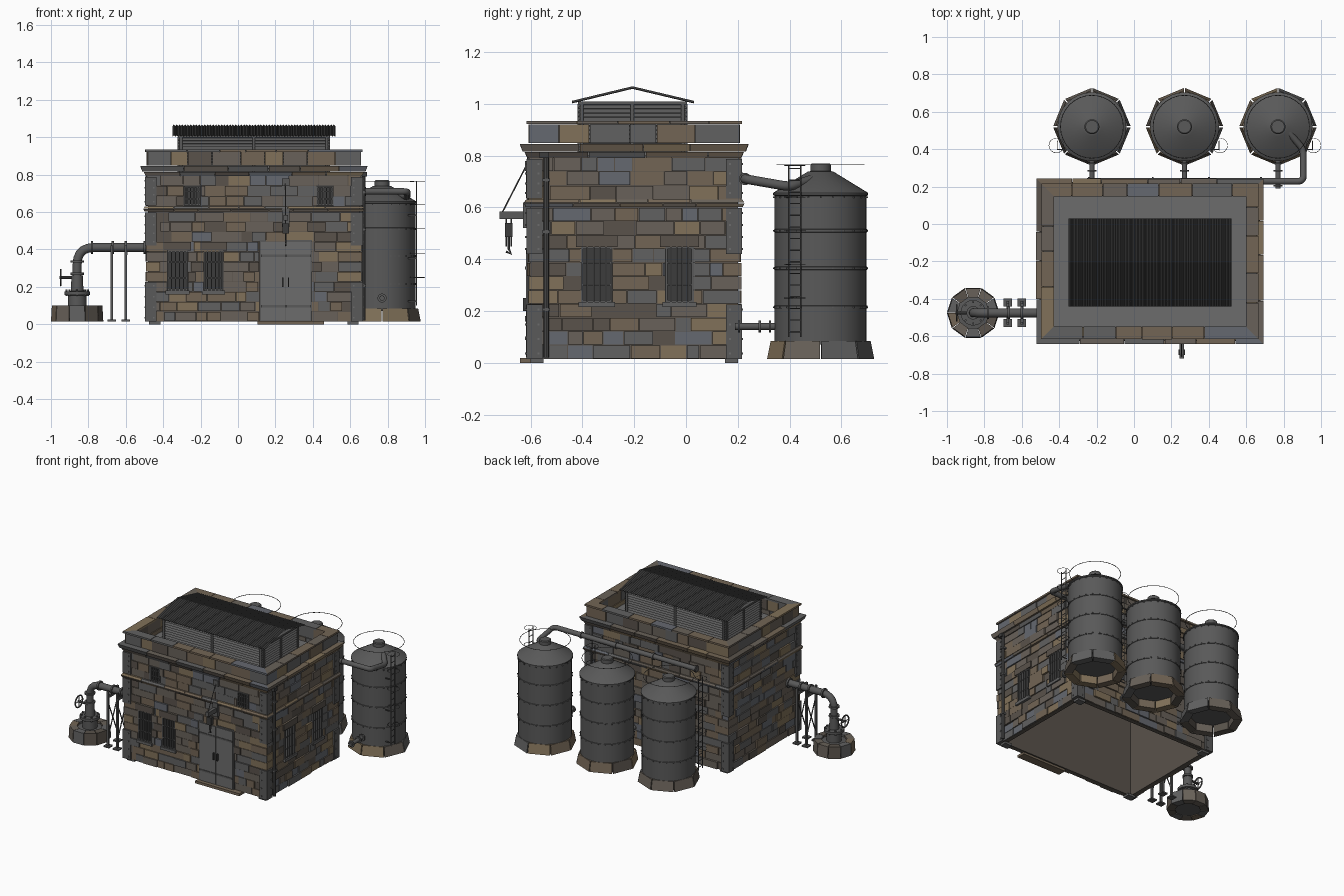
import bpy, bmesh, math, random
from mathutils import Vector as V

if "Cube" in bpy.data.objects:
    bpy.data.objects.remove(bpy.data.objects["Cube"])

R = random.Random(7)
def mat(name, c):
    m = bpy.data.materials.new(name)
    m.diffuse_color = (*c, 1)
    m.use_nodes = True
    m.node_tree.nodes["Principled BSDF"].inputs["Base Color"].default_value = m.diffuse_color
    return m
STONE = [mat("stone_%d" % i, c) for i, c in enumerate([
    (.17, .13, .09), (.14, .12, .10), (.12, .12, .12), (.13, .14, .16), (.22, .165, .10), (.10, .085, .07)])]
METAL = [mat("metal", (.10, .10, .10)), mat("dark_metal", (.045, .045, .045)), mat("pale_metal", (.15, .15, .15))]

def finish(name, bm, mats=METAL, smooth=False):
    bmesh.ops.recalc_face_normals(bm, faces=bm.faces)
    if smooth:
        for f in bm.faces: f.smooth = True
        for e in bm.edges: e.smooth = len(e.link_faces) == 2 and e.calc_face_angle(0) < .6
    me = bpy.data.meshes.new(name)
    bm.to_mesh(me); bm.free()
    for m in mats: me.materials.append(m)
    ob = bpy.data.objects.new(name, me)
    bpy.context.collection.objects.link(ob)
    return ob

def hexa(bm, p, m=0):
    v = [bm.verts.new(q) for q in p]
    for f in ((3, 2, 1, 0), (4, 5, 6, 7), (0, 1, 5, 4), (1, 2, 6, 5), (2, 3, 7, 6), (3, 0, 4, 7)):
        bm.faces.new([v[i] for i in f]).material_index = m

def box(bm, x0, x1, y0, y1, z0, z1, m=0):
    hexa(bm, [(x, y, z) for z in (z0, z1) for x, y in ((x0, y0), (x1, y0), (x1, y1), (x0, y1))], m)

# four wall frames (origin, along, outward, half length): front, right, back, left
def frames(cx, cy, hx, hy):
    out = []
    for nx, ny in ((0, -1), (1, 0), (0, 1), (-1, 0)):
        out.append((V((cx + nx * hx, cy + ny * hy, 0)), V((-ny, nx, 0)), V((nx, ny, 0)), hx if nx == 0 else hy))
    return out

def block(bm, fr, u0, u1, z0, z1, di, db, dt=None, m=0):
    """Block on a wall; mitred where it reaches the wall's end."""
    o, a, n, half = fr
    dt = db if dt is None else dt
    def P(u, d, z):
        if abs(abs(u) - half) < 1e-5: u = math.copysign(half + d, u)
        return o + a * u + n * d + V((0, 0, z))
    hexa(bm, [P(u0, di, z0), P(u1, di, z0), P(u1, db, z0), P(u0, db, z0),
              P(u0, di, z1), P(u1, di, z1), P(u1, dt, z1), P(u0, dt, z1)], m)

def course(bm, fr, z0, z1, lo, hi, di, db, dt, jit=.012, holes=()):
    half, u = fr[3], -fr[3]
    while u < half - 1e-6:
        e = u + R.uniform(lo, hi)
        if half - e < lo * .7: e = half
        segs = [(u, e)]
        for h0, h1, hz0, hz1 in holes:
            if min(z1, hz1) - max(z0, hz0) > .4 * (z1 - z0):
                segs = [s for a, b in segs for s in ((a, min(b, h0)), (max(a, h1), b)) if s[1] - s[0] > .006]
        for a, b in segs:
            j = R.uniform(0, jit)
            block(bm, fr, a if a == -half else a + .0015, b if b == half else b - .0015,
                  z0 + .0015, z1 - .0015, di, db + j, dt + j, R.choice((0, 0, 1, 1, 2, 2, 3, 4, 5)))
        u = e

def sweep(bm, pts, r, n=12, bend=0, closed=False, m=0):
    """Round tube along a path, corners optionally bent."""
    pts = [V(p) for p in pts]
    if bend:
        q = [pts[0]]
        for a, b, c in zip(pts, pts[1:], pts[2:]):
            s, e = b + (a - b).normalized() * bend, b + (c - b).normalized() * bend
            q += [s * (1 - t) ** 2 + b * 2 * t * (1 - t) + e * t * t for t in (0, .2, .4, .6, .8, 1)]
        pts = q + [pts[-1]]
    N, rings, side = len(pts), [], None
    for i, p in enumerate(pts):
        nx = pts[(i + 1) % N] if closed or i < N - 1 else p
        pv = pts[i - 1] if closed or i else p
        t = (nx - pv).normalized()
        side = side or t.orthogonal()
        side = (side - t * side.dot(t)).normalized()
        w = t.cross(side)
        rings.append([bm.verts.new(p + (side * math.cos(k * math.tau / n) + w * math.sin(k * math.tau / n)) * r) for k in range(n)])
    for i in range(N if closed else N - 1):
        A, B = rings[i], rings[(i + 1) % N]
        for k in range(n):
            bm.faces.new((A[k], A[(k + 1) % n], B[(k + 1) % n], B[k])).material_index = m
    if not closed:
        bm.faces.new(rings[0][::-1]).material_index = m
        bm.faces.new(rings[-1]).material_index = m

def circle(c, r, n=24, axis='z'):
    pts = [(r * math.cos(k * math.tau / n), r * math.sin(k * math.tau / n)) for k in range(n)]
    return [V(c) + (V((a, b, 0)) if axis == 'z' else V((0, a, b))) for a, b in pts]

def lathe(bm, c, prof, n=28):
    rings = [[bm.verts.new(p + V((0, 0, z))) for p in circle(c, r, n)] for r, z in prof]
    for A, B in zip(rings, rings[1:]):
        for k in range(n): bm.faces.new((A[k], A[(k + 1) % n], B[(k + 1) % n], B[k]))
    bm.faces.new(rings[0][::-1]); bm.faces.new(rings[-1])

def stone_ring(name, c, n, ri, rb, rt, z0, z1):
    bm = bmesh.new()
    for k in range(n):
        a, b = (k + .02) * math.tau / n, (k + .98) * math.tau / n
        P = lambda r, t, z: (c[0] + r * math.cos(t), c[1] + r * math.sin(t), z)
        hexa(bm, [P(ri, a, z0), P(rb, a, z0), P(rb, b, z0), P(ri, b, z0),
                  P(ri, a, z1), P(rt, a, z1), P(rt, b, z1), P(ri, b, z1)], R.choice((0, 1, 2, 4, 5)))
    finish(name, bm, STONE)

CX, CY = .085, -.2
W = frames(CX, CY, .565, .40)
# openings per wall: u0, u1, z0, z1
big = {0: [(-.462, -.355, .18, .395), (-.268, -.165, .18, .395)], 1: [(-.205, -.085, .235, .447), (.12, .23, .235, .447)]}
small = [(-.375, -.285, .635, .74), (.335, .425, .635, .74)]
door = (.03, .31, .015, .445)
holes = {0: big[0] + small + [door], 1: big[1], 2: [], 3: []}

# walls of coursed stone on a hollow backing
bm, back = bmesh.new(), bmesh.new()
for i, fr in enumerate(W):
    h = fr[3]
    block(back, fr, -h, h, .015, .80, -.03, 0, m=5)
    for k in range(11):
        course(bm, fr, .015 + k * .0532, .015 + (k + 1) * .0532, .05, .16, -.005, .003, .003, holes=holes[i])
    for k in range(3):
        course(bm, fr, .63 + k * .055, .63 + (k + 1) * .055, .06, .16, -.005, .003, .003, holes=holes[i])
finish("wall_stones", bm, STONE); finish("wall_backing", back, STONE)

# string course, cornice, parapet and coping
bm = bmesh.new()
for fr in W:
    course(bm, fr, .60, .617, .12, .22, -.005, .018, .024, .002)
    course(bm, fr, .617, .632, .12, .22, -.005, .024, .016, .002)
    course(bm, fr, .79, .815, .15, .25, -.05, .012, .022, .002)
    course(bm, fr, .815, .847, .15, .25, -.05, .030, .041, .002)
    course(bm, fr, .847, .922, .08, .16, -.048, .002, .002, .008)
    course(bm, fr, .920, .936, .12, .22, -.052, .015, .015, .002)
finish("cornice_and_parapet", bm, STONE)

# flat roof with louvred monitor
bm = bmesh.new()
box(bm, CX - .55, CX + .55, CY - .385, CY + .385, .79, .815, 2)
box(bm, CX - .39, CX + .39, -.405, -.01, .81, 1.0)
for fr in frames(CX, -.207, .40, .205):
    h = fr[3]
    for k in range(11):
        block(bm, fr, -h, h, .817 + k * .0165, .831 + k * .0165, -.012, .007, -.006)
    block(bm, fr, -h, h, .998, 1.01, -.02, .006)
    for u in (-h + .01, 0, h - .01):
        block(bm, fr, u - .007, u + .007, .815, 1.0, -.01, .008)
finish("roof_monitor", bm)

# corrugated gable sheet
bm = bmesh.new()
N, prev = 116, None
for i in range(N + 1):
    x, dz = -.35 + .87 * i / N, (-.004, .004)[i % 2]
    cur = [bm.verts.new((x, y, z + dz)) for y, z in ((-.44, 1.008), (-.207, 1.064), (.03, 1.008))]
    if prev:
        for a in (0, 1): bm.faces.new((prev[a], cur[a], cur[a + 1], prev[a + 1])).material_index = 1
    prev = cur
roof = finish("corrugated_roof", bm)
roof.modifiers.new("thickness", 'SOLIDIFY').thickness = .002

# barred windows with lintel and sill
bm, lin = bmesh.new(), bmesh.new()
for i, lst in ((0, big[0] + small), (1, big[1])):
    for w in lst:
        u0, u1, z0, z1 = w
        fr, t = W[i], .008
        block(bm, fr, u0 - .004, u1 + .004, z0 - .01, z1 + .01, 0, .003, m=1)
        for a, b, c, d in ((u0, u0 + t, z0, z1), (u1 - t, u1, z0, z1), (u0, u1, z0, z0 + t), (u0, u1, z1 - t, z1),
                           (u0, u1, z0 + .3 * (z1 - z0), z0 + .3 * (z1 - z0) + .005), (u0, u1, z0 + .7 * (z1 - z0), z0 + .7 * (z1 - z0) + .005)):
            block(bm, fr, a, b, c, d, 0, .012)
        for k in range(1, 5):
            u = u0 + (u1 - u0) * k / 5
            block(bm, fr, u - .003, u + .003, z0, z1, .003, .018)
        if w not in small:
            block(lin, fr, u0 - .02, u1 + .02, z1, z1 + .045, 0, .018, m=5)
            block(lin, fr, u0 - .01, u1 + .01, z0 - .02, z0, 0, .022, m=2)
finish("barred_windows", bm); finish("lintels_and_sills", lin, STONE)

# double door, with hinges, handle and threshold
bm, F = bmesh.new(), W[0]
block(bm, F, .03, .31, .015, .45, 0, .012)
for a, b in ((.038, .168), (.172, .302)):
    block(bm, F, a, b, .02, .44, .01, .018, m=2)
    for z in (.09, .36):
        block(bm, F, a, b, z, z + .012, .01, .022)
for u in (.155, .185): block(bm, F, u - .004, u + .004, .2, .25, .015, .03, m=1)
finish("double_door", bm)
bm = bmesh.new()
block(bm, F, .02, .375, 0, .018, -.02, .042, m=0)
for sx in (-1, 1):
    for sy in (-1, 1):
        x, y = CX + sx * .53, CY + sy * .375
        box(bm, x - .03, x + .03, y - .025, y + .025, 0, .016, 2)
finish("threshold_and_footings", bm, STONE)

# riveted corner plates
bm = bmesh.new()
for fr in W:
    h = fr[3]
    for z0, z1 in ((.015, .225), (.42, .598), (.635, .788)):
        for s in (-1, 1):
            u0, u1 = sorted((s * h, s * (h - .045)))
            block(bm, fr, u0, u1, z0, z1, 0, .017)
            for k in range(4):
                z, u = z0 + .02 + k * (z1 - z0 - .04) / 3, s * (h - .03)
                block(bm, fr, u - .004, u + .004, z - .004, z + .004, .01, .021, m=2)
finish("corner_plates", bm)

# drainpipe on the right wall
bm = bmesh.new()
sweep(bm, [(.672, -.54, .02), (.672, -.54, .80)], .010, 10)
box(bm, .655, .69, -.565, -.53, .79, .815, 1)
for z in (.2, .5, .7): box(bm, .655, .685, -.555, -.525, z, z + .012)
finish("drainpipe", bm, smooth=True)

# hoist over the door
bm = bmesh.new()
box(bm, .243, .267, -.72, -.60, .555, .585)
box(bm, .235, .275, -.63, -.60, .52, .62)
box(bm, .235, .275, -.622, -.60, .74, .78)
sweep(bm, [(.255, -.71, .58), (.255, -.615, .765)], .003, 6)
box(bm, .238, .272, -.70, -.67, .485, .54, 1)
for y in (-.695, -.675): sweep(bm, [(.255, y, .56), (.255, y, .45)], .003, 6)
sweep(bm, [(.255, -.685, .49), (.255, -.685, .44), (.255, -.675, .42), (.255, -.695, .43)], .005, 6)
finish("door_hoist", bm)

# three water tanks with octagonal plinths, ladders and low outlets
for n, (tx, s) in enumerate(((-.225, -1), (.27, 1), (.77, 1))):
    c = V((tx, .52, 0))
    stone_ring("tank_plinth_%d" % n, c, 8, .15, .207, .193, .015, .085)
    bm = bmesh.new()
    prof = [(.178, .07)]
    for z in (.215, .365, .51):
        prof += [(.178, z - .006), (.181, z - .005), (.181, z + .005), (.178, z + .006)]
    lathe(bm, c, prof + [(.178, .645), (.184, .648), (.184, .656), (.05, .738), (.04, .74), (.04, .765), (.034, .77)], 32)
    for z in (.215, .365, .51, .64):
        for p in circle(c + V((0, 0, z)), .181, 24):
            box(bm, p.x - .003, p.x + .003, p.y - .003, p.y + .003, z - .003, z + .003)
    finish("tank_%d" % n, bm, smooth=True)
    bm = bmesh.new()
    sweep(bm, circle(c + V((0, 0, .765)), .168, 32), .002, 5, closed=True)
    x = tx + s * .185
    for y in (.397, .443): sweep(bm, [(x, y, .1), (x, y, .765)], .003, 6)
    for k in range(15): sweep(bm, [(x, .397, .12 + k * .045), (x, .443, .12 + k * .045)], .0025, 5)
    for z in (.12, .35, .58): box(bm, *sorted((tx + s * .14, x)), .395, .40, z, z + .006)
    for z in (.25, .38, .51, .64, .762): sweep(bm, circle((tx + s * .19, .42, z), .04, 16), .0015, 4, closed=True)
    finish("tank_ladder_and_rail_%d" % n, bm)
    bm = bmesh.new()
    sweep(bm, [(tx, .19, .14), (tx, .36, .14)], .014)
    for y in (.205, .285, .325): sweep(bm, [(tx, y - .004, .14), (tx, y + .004, .14)], .024)
    finish("tank_outlet_%d" % n, bm, smooth=True)

# feed pipe along the back wall to the end tank
bm = bmesh.new()
sweep(bm, [(-.25, .228, .71), (.905, .228, .71), (.905, .40, .68), (.80, .52, .72)], .018, 12, bend=.03)
for x in (-.24, .1, .4, .68): sweep(bm, [(x - .005, .228, .71), (x + .005, .228, .71)], .024)
finish("feed_pipe", bm, smooth=True)

# well head with delivery pipe, trestles and valve wheel
wx, wy = -.86, -.475
stone_ring("well_curb", (wx, wy), 10, .085, .14, .135, .015, .1)
bm = bmesh.new()
lathe(bm, (wx, wy, 0), [(.09, .02), (.09, .085), (.05, .09), (.05, .155), (.068, .157), (.068, .175), (.034, .177), (.03, .26)], 20)
sweep(bm, [(-.47, wy, .41), (wx, wy, .41), (wx, wy, .16)], .024, 14, bend=.09)
for x in (-.50, -.60, -.67, -.78): sweep(bm, [(x - .006, wy, .41), (x + .006, wy, .41)], .034, 14)
for z in (.27, .335): sweep(bm, [(wx, wy, z - .006), (wx, wy, z + .006)], .036, 14)
for p in circle((wx, wy, 0), .057, 8): sweep(bm, [p + V((0, 0, .15)), p + V((0, 0, .185))], .006, 6)
sweep(bm, [(wx, wy, .25), (-.955, wy, .25)], .008, 8)
rim = circle((-.948, wy, .25), .042, 20, 'x')
sweep(bm, rim, .005, 6, closed=True)
for k in range(0, 20, 5): sweep(bm, [(-.948, wy, .25), rim[k]], .003, 5)
finish("well_head", bm, smooth=True)
bm = bmesh.new()
for x in (-.675, -.60):
    for s in (-1, 1):
        y = wy + s * .055
        box(bm, x - .007, x + .007, y - .007, y + .007, .015, .42)
        box(bm, x - .022, x + .022, y - .022, y + .022, .015, .025)
        sweep(bm, [(x, y, .08), (x, wy - s * .055, .34)], .004, 6)
    box(bm, x - .008, x + .008, wy - .062, wy + .062, .37, .387)
finish("pipe_trestles", bm)
